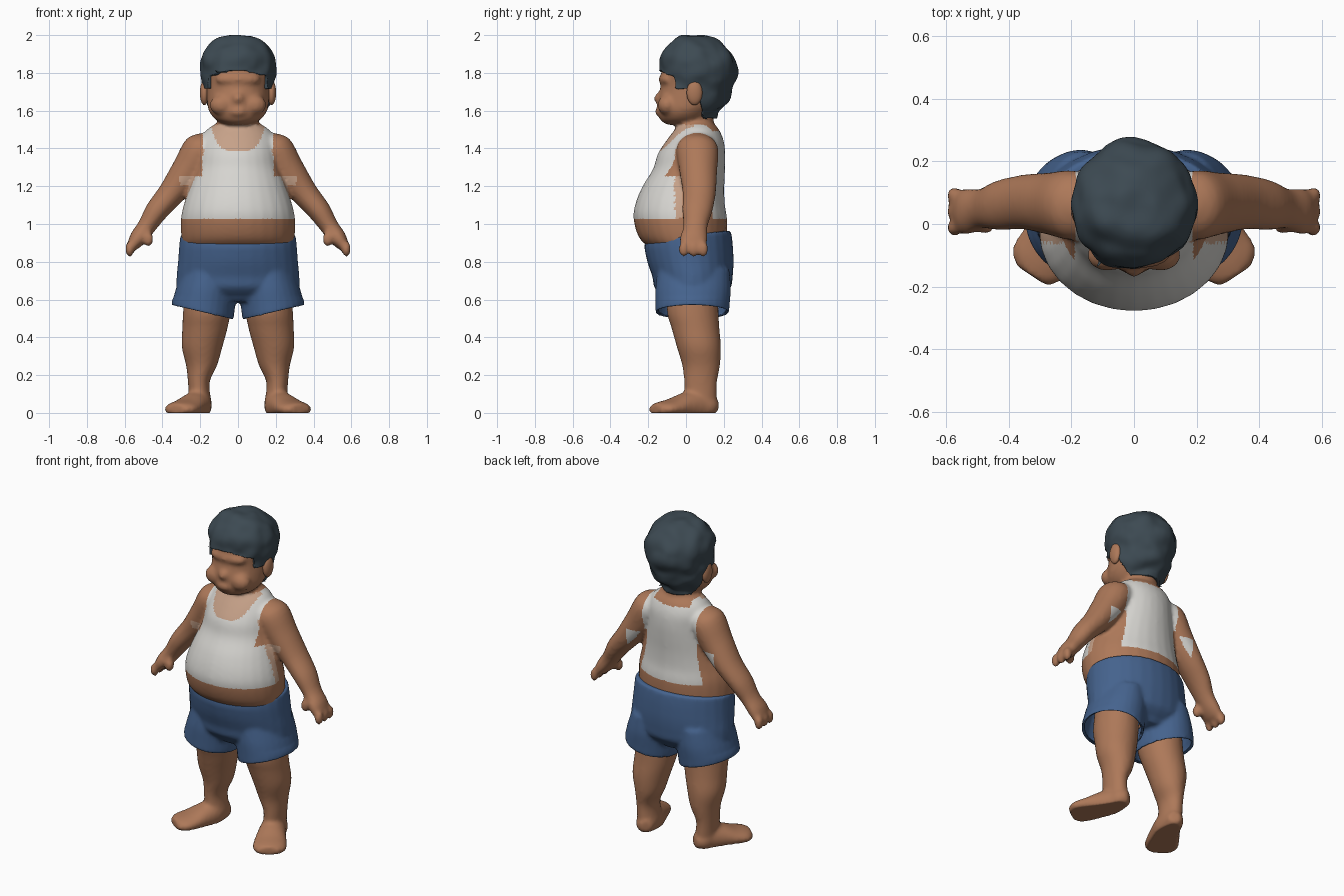
import bpy, bmesh, math
from mathutils import Vector, Matrix, noise

if "Cube" in bpy.data.objects:
    bpy.data.objects.remove(bpy.data.objects["Cube"], do_unlink=True)

X, Y, Z = Vector((1, 0, 0)), Vector((0, 1, 0)), Vector((0, 0, 1))


def material(name, rgb):
    m = bpy.data.materials.new(name)
    m.use_nodes = True
    m.diffuse_color = (*rgb, 1)
    m.node_tree.nodes["Principled BSDF"].inputs["Base Color"].default_value = (*rgb, 1)
    return m


skin = material("skin", (.42, .19, .10))
pale_skin = material("pale skin", (.57, .36, .25))
white = material("white cloth", (.67, .66, .63))
blue = material("blue cloth", (.06, .125, .27))
dark = material("dark hair", (.046, .068, .085))


def loft(bm, rings, u, v, side=1, sides=28, steps=4):
    """Closed tube through rings of (x, y, z, radius along u, radius along v)."""
    r = [Vector(k) for k in rings]
    r = [r[0]] + r + [r[-1]]
    path = []
    for a, b, c, d in zip(r, r[1:], r[2:], r[3:]):
        for i in range(steps):
            t = i / steps
            path.append((b * 2 + (c - a) * t + (a * 2 - b * 5 + c * 4 - d) * t ** 2
                         + (b * 3 - a - c * 3 + d) * t ** 3) / 2)
    path.append(r[-1])
    loops = []
    for p in path:
        loop = []
        for i in range(sides):
            a = math.tau * i / sides
            co = Vector(p[:3]) + u * (p[3] * math.cos(a)) + v * (p[4] * math.sin(a))
            co.x *= side
            loop.append(bm.verts.new(co))
        loops.append(loop)
    for lo, hi in zip(loops, loops[1:]):
        for i in range(sides):
            j = (i + 1) % sides
            bm.faces.new((lo[i], lo[j], hi[j], hi[i]))
    bm.faces.new(loops[0])
    bm.faces.new(loops[-1])


def stack(bm, rows):
    """Centred upright tube through rows of (z, half width, front y, back y)."""
    loft(bm, [(0, (f + b) / 2, z, w, (b - f) / 2) for z, w, f, b in rows], X, Y)


def ball(bm, centre, radii):
    m = Matrix.Translation(centre) @ Matrix.Diagonal((*radii, 1))
    bmesh.ops.create_icosphere(bm, subdivisions=3, radius=1, matrix=m)


def add_object(name, bm, mats):
    mesh = bpy.data.meshes.new(name)
    bm.to_mesh(mesh)
    bm.free()
    for m in mats:
        mesh.materials.append(m)
    mesh.shade_smooth()
    ob = bpy.data.objects.new(name, mesh)
    bpy.context.collection.objects.link(ob)
    return ob


def fuse(bm, voxel=.012, rounds=6):
    """Melt overlapping volumes into one soft surface, returned as a bmesh."""
    bmesh.ops.recalc_face_normals(bm, faces=bm.faces)
    ob = add_object("volume", bm, [])
    mod = ob.modifiers.new("fuse", 'REMESH')
    mod.mode, mod.voxel_size = 'VOXEL', voxel
    mod = ob.modifiers.new("soften", 'SMOOTH')
    mod.factor, mod.iterations = .5, rounds
    shape = ob.evaluated_get(bpy.context.evaluated_depsgraph_get())
    mesh = bpy.data.meshes.new_from_object(shape)
    out = bmesh.new()
    out.from_mesh(mesh)
    bpy.data.objects.remove(ob, do_unlink=True)
    bpy.data.meshes.remove(mesh)
    out.normal_update()
    return out


def keep(bm, rule):
    bmesh.ops.delete(bm, geom=[f for f in bm.faces if not rule(f)], context='FACES')
    edge = [v for v in bm.verts if v.is_boundary]
    for _ in range(5):
        bmesh.ops.smooth_vert(bm, verts=edge, factor=.5, use_axis_x=True,
                              use_axis_y=True, use_axis_z=True)
    bm.normal_update()


# Torso, neck and head
bm = bmesh.new()
stack(bm, [(.78, .23, -.1, .17), (.87, .285, -.19, .205), (.93, .3, -.25, .215),
           (1.03, .302, -.278, .217), (1.11, .285, -.267, .205), (1.2, .255, -.23, .203),
           (1.29, .225, -.175, .207), (1.37, .21, -.15, .208), (1.44, .2, -.105, .2),
           (1.5, .165, -.06, .175), (1.54, .1, -.03, .14)])
stack(bm, [(1.42, .12, -.04, .15), (1.52, .105, -.045, .145), (1.62, .1, -.03, .15)])
stack(bm, [(1.525, .05, -.1, .04), (1.55, .115, -.135, .1), (1.6, .155, -.15, .15),
           (1.66, .165, -.15, .21), (1.73, .17, -.135, .24), (1.81, .186, -.13, .258),
           (1.88, .182, -.122, .236), (1.95, .13, -.07, .17), (1.984, .06, -.01, .1)])
# Brow, nose and mouth
ball(bm, (0, -.1, 1.765), (.12, .045, .035))
ball(bm, (0, -.145, 1.665), (.03, .025, .03))
ball(bm, (0, -.125, 1.595), (.055, .04, .03))
for s in (1, -1):
    ball(bm, (s * .085, -.1, 1.63), (.065, .05, .055))
    # Arm, ending in a mitten palm
    loft(bm, [(.12, .06, 1.45, .07, .06), (.19, .06, 1.4, .11, .096),
              (.265, .065, 1.28, .1, .09), (.35, .07, 1.165, .088, .072),
              (.43, .06, 1.07, .08, .061), (.485, .05, .985, .064, .049),
              (.53, .04, .925, .074, .045), (.56, .04, .88, .07, .03)],
         Y, Vector((.82, 0, .57)), s)
    # Fingers and thumb
    for y in (-.012, .04, .092):
        ball(bm, (s * .573, y, .867), (.025, .027, .042))
    ball(bm, (s * .475, -.005, .92), (.028, .027, .042))
    # Leg
    loft(bm, [(.16, .04, .75, .11, .13), (.165, .035, .55, .125, .137),
              (.175, .05, .45, .12, .127), (.19, .068, .35, .108, .117),
              (.193, .08, .25, .082, .1), (.208, .077, .16, .057, .087),
              (.2, .077, .06, .06, .087)], X, Y, s)
    # Splayed foot
    loft(bm, [(.17, .16, .04, .035, .035), (.19, .12, .04, .062, .06),
              (.205, .06, .04, .075, .08), (.24, -.01, .035, .085, .072),
              (.28, -.08, .025, .097, .05), (.31, -.13, .02, .095, .04),
              (.328, -.165, .018, .06, .03)], Vector((.83, .55, 0)), Z, s)
body = fuse(bm)
for v in body.verts:
    v.co.z = max(v.co.z, 0)


def vest_colour(c):
    """0 skin, 1 pale skin, 2 vest."""
    x, y, z = abs(c.x), c.y, c.z
    if not 1.03 < z < 1.525 or x > (.19 if z > 1.25 else .31):
        return 0
    if y < .04 and z > 1.385 + .12 * (x / .14) ** 4:
        return 1
    if y >= .04 and x < .12 and z > 1.49:
        return 0
    if x > .17 and z < 1.4 and -.06 < y < .14:
        return 1 if y < -.02 else 0
    return 2


def is_hair(f):
    x, y, z = f.calc_center_median()
    if z < 1.555 or abs(x) > .3:
        return False
    if y < -.055:
        return z > 1.805 - .03 * (abs(x) / .15) ** 2
    if y < .02:
        return z > 1.71
    return z > 1.74 or y > .06 + (1.74 - z) * .1


# Hair: thick lumpy shell lifted from the scalp
hair = body.copy()
keep(hair, is_hair)
for v in hair.verts:
    v.co += v.normal * (.015 + .014 * noise.noise(v.co * 13))
hair_ob = add_object("hair", hair, [dark])
mod = hair_ob.modifiers.new("thickness", 'SOLIDIFY')
mod.thickness, mod.offset = .022, -1

for f in body.faces:
    f.material_index = vest_colour(f.calc_center_median())
add_object("body_with_vest", body, [skin, pale_skin, white])

# Ears
for s, name in ((1, "left_ear"), (-1, "right_ear")):
    ear = bmesh.new()
    ball(ear, (s * .178, .045, 1.695), (.024, .042, .066))
    add_object(name, ear, [skin])

# Shorts with open hems
bm = bmesh.new()
stack(bm, [(.94, .306, -.215, .238), (.88, .312, -.22, .248), (.8, .318, -.205, .252),
           (.72, .325, -.178, .247), (.66, .315, -.165, .235), (.6, .22, -.1, .17)])
for s in (1, -1):
    loft(bm, [(.16, .04, .76, .13, .19), (.17, .038, .66, .158, .2),
              (.182, .035, .58, .166, .197), (.188, .033, .525, .163, .195)], X, Y, s)
shorts = fuse(bm, rounds=4)
keep(shorts, lambda f: f.normal.z > -.75 or f.calc_center_median().z > .57)
for v in shorts.verts:
    if v.co.z < .62:
        v.co.z += (abs(v.co.x) - .18) * .8 * (.62 - v.co.z) / .3
    elif v.co.z > .85:
        v.co.z += v.co.y * .1 * (v.co.z - .85) / .08
shorts_ob = add_object("shorts", shorts, [blue])
mod = shorts_ob.modifiers.new("thickness", 'SOLIDIFY')
mod.thickness, mod.offset = .015, -1
